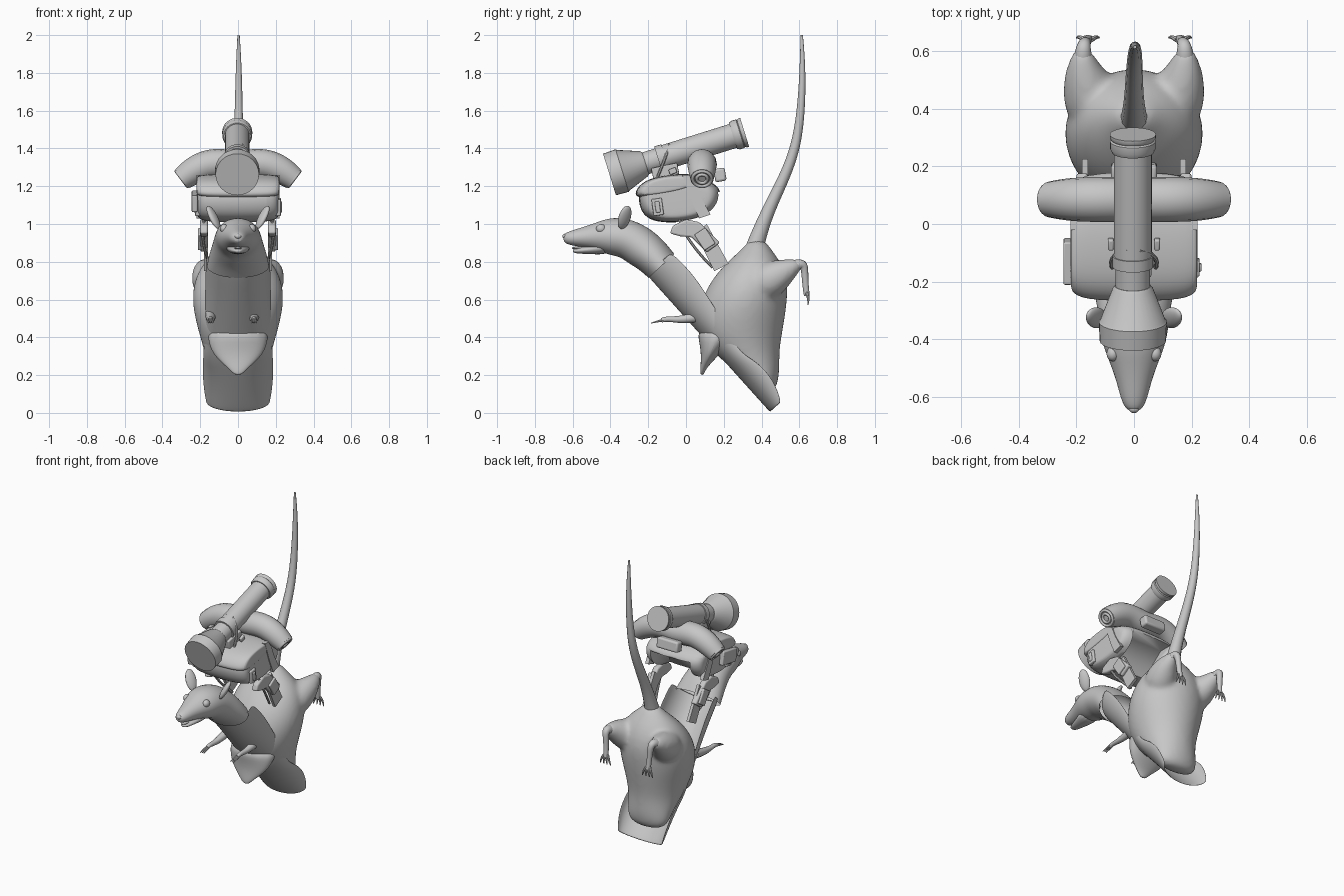
import bpy, bmesh, math
from mathutils import Vector

cube = bpy.data.objects.get("Cube")
if cube:
    bpy.data.objects.remove(cube)

GREY = bpy.data.materials.new("plain grey")
GREY.use_nodes = True
GREY.diffuse_color = (0.57, 0.57, 0.57, 1)
GREY.node_tree.nodes["Principled BSDF"].inputs["Base Color"].default_value = (0.57, 0.57, 0.57, 1)


def add(name, mesh, subsurf=0, thick=0, bevel=0):
    ob = bpy.data.objects.new(name, mesh)
    bpy.context.collection.objects.link(ob)
    mesh.materials.clear()
    mesh.materials.append(GREY)
    if thick:
        ob.modifiers.new("thickness", "SOLIDIFY").thickness = thick
    if bevel:
        mod = ob.modifiers.new("bevel", "BEVEL")
        mod.width, mod.segments = bevel, 3
    if subsurf:
        mod = ob.modifiers.new("smooth", "SUBSURF")
        mod.levels = mod.render_levels = subsurf
    bpy.ops.object.select_all(action="DESELECT")
    ob.select_set(True)
    bpy.context.view_layer.objects.active = ob
    bpy.ops.object.shade_smooth_by_angle(angle=math.radians(40))
    return ob


def from_bmesh(name, bm, **kw):
    bmesh.ops.recalc_face_normals(bm, faces=bm.faces)
    mesh = bpy.data.meshes.new(name)
    bm.to_mesh(mesh)
    bm.free()
    return add(name, mesh, **kw)


def skin_loops(name, loops, wrap, caps, **kw):
    """Bridge rows of points with quads and close the ends."""
    bm = bmesh.new()
    rows = [[bm.verts.new(p) for p in loop] for loop in loops]
    for lo, hi in zip(rows, rows[1:]):
        for i in range(len(lo) if wrap else len(lo) - 1):
            j = (i + 1) % len(lo)
            bm.faces.new((lo[i], lo[j], hi[j], hi[i]))
    for cap, row in zip(caps, (rows[0], rows[-1])):
        if cap:
            bm.faces.new(row)
    return from_bmesh(name, bm, **kw)


def loft(name, rings, sides=16, x=0, trough=False, caps=(True, True), **kw):
    """Rings are y, z, half width, half depth, tilt; a trough keeps the lower half."""
    loops = []
    for y, z, hw, hd, tilt in rings:
        t, loop = math.radians(tilt), []
        for i in range(sides + 1 if trough else sides):
            a = math.pi * (1 + i / sides) if trough else math.tau * i / sides
            v = hd * math.sin(a)
            loop.append((x + hw * math.cos(a), y + v * math.sin(t), z + v * math.cos(t)))
        loops.append(loop)
    return skin_loops(name, loops, not trough, caps, **kw)


def padded(name, profile, half):
    """Side profile pulled across x with plump, rounded ends."""
    cy, cz = (sum(c) / len(profile) for c in zip(*profile))
    loops = [[(x * half, cy + (y - cy) * k, cz + (z - cz) * k) for y, z in profile]
             for x, k in ((-1, .7), (-.98, .82), (-.8, 1), (0, 1.03), (.8, 1), (.98, .82), (1, .7))]
    return skin_loops(name, loops, True, (True, True), subsurf=2)


def tube(name, pts, res=4):
    """Smooth round tube through x, y, z, radius control points."""
    cu = bpy.data.curves.new(name, "CURVE")
    cu.dimensions, cu.bevel_depth, cu.bevel_resolution = "3D", 1, res
    cu.use_fill_caps = True
    sp = cu.splines.new("NURBS")
    sp.points.add(len(pts) - 1)
    for p, (x, y, z, r) in zip(sp.points, pts):
        p.co, p.radius = (x, y, z, 1), r
    sp.use_endpoint_u, sp.order_u, sp.resolution_u = True, min(4, len(pts)), 6
    tmp = bpy.data.objects.new("tmp", cu)
    bpy.context.collection.objects.link(tmp)
    bpy.context.view_layer.update()
    mesh = bpy.data.meshes.new_from_object(tmp.evaluated_get(bpy.context.evaluated_depsgraph_get()))
    bpy.data.objects.remove(tmp)
    return add(name, mesh)


def prism(name, profile, x0, x1, bevel=0.0):
    loops = [[(x, y, z) for y, z in profile] for x in (x0, x1)]
    return skin_loops(name, loops, True, (True, True), bevel=bevel)


def box(name, loc, size, pitch=0, bevel=0.006):
    bm = bmesh.new()
    bmesh.ops.create_cube(bm, size=1)
    bmesh.ops.scale(bm, vec=size, verts=bm.verts)
    ob = from_bmesh(name, bm, bevel=bevel)
    ob.location, ob.rotation_euler = loc, (math.radians(pitch), 0, 0)


def ball(name, loc, size, rot=(0, 0, 0)):
    bm = bmesh.new()
    bmesh.ops.create_uvsphere(bm, u_segments=20, v_segments=12, radius=1)
    bmesh.ops.scale(bm, vec=size, verts=bm.verts)
    ob = from_bmesh(name, bm)
    ob.location, ob.rotation_euler = loc, rot


# Head and neck
loft("head_and_neck", [(-.65, .925, .02, .02, 0), (-.62, .925, .043, .037, 0), (-.55, .93, .06, .053, 0),
     (-.48, .935, .085, .072, 0), (-.41, .935, .115, .1, 0), (-.33, .93, .125, .107, 10),
     (-.255, .89, .135, .112, 30), (-.185, .838, .155, .103, 42), (-.13, .778, .168, .095, 47)],
     caps=(True, False), subsurf=2)
loft("lower_jaw", [(-.6, .858, .015, .008, 0), (-.58, .857, .03, .014, 0), (-.5, .865, .05, .025, 0),
     (-.4, .885, .08, .05, 0)], subsurf=2)
ball("tongue", (0, -.57, .873), (.02, .035, .008))
ball("nose", (0, -.64, .935), (.018, .015, .014))

# Open chest skin, a trough running down and back from the neck
down, deep = Vector((.67, -.745)), Vector((.745, .67))
rings = []
for run, depth, width in [(-.02, .18, .168), (.1, .185, .172), (.2, .18, .174), (.35, .155, .177), (.5, .125, .18),
                          (.62, .09, .183), (.72, .13, .188), (.85, .13, .188), (.965, .08, .17)]:
    c = Vector((-.2, .72)) + down * run + deep * depth
    rings.append((c.x, c.y, width, depth, 48))
loft("chest_skin", rings, trough=True, caps=(False, False), subsurf=2, thick=.006)

# Rump, belly flap and tail
rump = loft("rump", [(.42, .1, .14, .05, 90), (.4, .2, .155, .1, 90), (.31, .32, .18, .185, 90),
            (.285, .45, .22, .235, 90), (.305, .58, .25, .235, 90), (.335, .7, .24, .21, 90),
            (.36, .8, .185, .145, 90), (.375, .87, .1, .075, 90), (.375, .92, .045, .04, 90)], subsurf=2)
loft("belly_flap", [(.2, .46, .17, .15, 90), (.15, .37, .16, .08, 90), (.125, .3, .13, .045, 90),
     (.09, .235, .05, .015, 90), (.085, .2, .02, .01, 90)], subsurf=2)
tube("tail", [(0, .36, .86, .05), (0, .4, 1, .036), (0, .5, 1.2, .03), (.003, .585, 1.4, .026),
     (.004, .615, 1.65, .02), (.004, .618, 1.85, .015), (.003, .613, 2, .006)])

thighs = []
for side, s in (("left", 1), ("right", -1)):
    ball(side + "_eye", (s * .073, -.45, .975), (.022, .026, .024))
    ball(side + "_ear", (s * .13, -.325, 1.035), (.018, .036, .07), (0, s * .5, s * .5))
    # Hind legs
    thighs.append(tube(side + "_thigh", [(s * .08, .3, .64, .06), (s * .13, .4, .68, .12), (s * .165, .48, .725, .095),
                  (s * .178, .55, .765, .06), (s * .178, .6, .79, .03)]))
    tube(side + "_shin", [(s * .177, .56, .77, .035), (s * .177, .6, .79, .028), (s * .172, .635, .795, .02),
         (s * .165, .628, .7, .017), (s * .16, .64, .62, .016)])
    for i in range(4):
        d = (i - 1.5) * .02
        tube(f"{side}_hind_toe_{i + 1}", [(s * .16 + d * .4, .638, .635, .009), (s * .16 + d, .652, .61, .008),
             (s * .16 + d * 1.3, .645, .572, .003)], 2)
    # Forelegs
    x = -.03 + s * .115
    tube(side + "_foreleg", [(x, .12, .52, .03), (x, .03, .5, .026), (x, -.06, .49, .015), (x, -.1, .5, .014),
         (x, -.13, .49, .012)])
    for i in range(3):
        d = (i - 1) * .012
        tube(f"{side}_fore_toe_{i + 1}", [(x + d * .5, -.12, .49, .007), (x + d, -.15, .486, .006),
             (x + d, -.185, .475, .002)], 2)

# Fuse the thighs into the rump as one skin
bpy.ops.object.select_all(action="DESELECT")
for part in thighs + [rump]:
    part.select_set(True)
bpy.context.view_layer.objects.active = rump
bpy.ops.object.join()
rump.modifiers.clear()
for mode, setting, value in (("SUBSURF", "levels", 2), ("REMESH", "voxel_size", .013), ("SMOOTH", "iterations", 12)):
    setattr(rump.modifiers.new(mode.lower(), mode), setting, value)
rump.modifiers["remesh"].use_smooth_shade = True

# Backpack with a hollow back panel
pack = padded("pack_body", [(-.25, 1.15), (-.24, 1.08), (-.2, 1.025), (-.1, 1.005), (.06, 1.02), (.155, 1.075),
              (.185, 1.15), (.165, 1.21), (.05, 1.25), (-.12, 1.24), (-.22, 1.21)], .215)
hollow = prism("pack_hollow_cutter", [(-.05, .98), (-.02, 1.09), (.08, 1.17), (.2, 1.17), (.2, .98)], -.15, .15)
hollow.hide_render = True
hollow.hide_viewport = True
cut = pack.modifiers.new("hollow", "BOOLEAN")
cut.object, cut.solver = hollow, "EXACT"
padded("pack_lid", [(-.268, 1.135), (-.15, 1.15), (.02, 1.18), (.11, 1.23), (.04, 1.27), (-.12, 1.258),
       (-.22, 1.23), (-.265, 1.18)], .22)
for side, s in (("left", 1), ("right", -1)):
    prism(side + "_pack_band", [(-.02, 1.26), (.03, 1.26), (.08, 1.14), (.13, 1.05), (.07, 1.03), (.03, 1.12)],
          s * .195, s * .22)
    box(side + "_pocket", (s * .207, -.15, 1.09), (.04, .055, .09), 8)
    box(side + "_pocket_clasp", (s * .228, -.15, 1.09), (.012, .025, .06), 8)
    # Shoulder straps with pads and buckles
    prism(side + "_shoulder_pad", [(-.085, .95), (-.07, .99), (0, 1.025), (.07, 1.01), (.18, .9), (.11, .85),
          (.03, .93), (-.03, .935)], s * .18 - .02, s * .18 + .02, .01)
    prism(side + "_shoulder_strap", [(.05, .95), (.11, 1), (.225, .79), (.15, .75)], s * .17 - .01, s * .17 + .01)
    box(side + "_buckle", (s * .2, .1, .92), (.025, .07, .1), 33)
    tube(side + "_loop", [(s * .17, -.04, 1.05, .008), (s * .2, -.03, .97, .008), (s * .19, .04, .87, .008),
         (s * .14, .14, .77, .008)], 2)
box("right_hanging_tool", (-.23, -.13, 1.12), (.03, .15, .09), 10)
box("back_pouch", (0, .18, 1.26), (.16, .06, .07), 10, .012)

# Bedroll with coiled ends
tube("bedroll", [(-.295, .085, 1.24, .062), (-.23, .085, 1.29, .076), (-.13, .085, 1.335, .078), (0, .085, 1.3, .078),
     (.13, .085, 1.335, .078), (.23, .085, 1.29, .076), (.295, .085, 1.24, .062)], 6)
for side, s in (("left", 1), ("right", -1)):
    for k, r in enumerate((.05, .028)):
        bpy.ops.mesh.primitive_torus_add(major_radius=r, minor_radius=.009, major_segments=24, minor_segments=8,
                                         location=(s * .297, .085, 1.239), rotation=(0, s * math.radians(127), 0))
        ring = bpy.context.object
        ring.name = f"{side}_roll_coil_{k + 1}"
        ring.data.materials.append(GREY)
        bpy.ops.object.shade_smooth()

# Telescope, turned along its tilted axis
AXIS, START, TILT = Vector((.954, .298)), Vector((-.405, 1.262)), -17.3
for name, profile in (
        ("hood", [(0, .115), (.07, .118), (.075, .113), (.19, .07), (.2, .062)]),
        ("tube", [(.19, .06), (.3, .06), (.305, .066), (.74, .066)]),
        ("band", [(.27, .071), (.31, .071)]),
        ("rim", [(.685, .072), (.7, .079), (.725, .079), (.73, .074), (.738, .08), (.75, .08)])):
    pts = [START + AXIS * s for s, r in profile]
    loft("telescope_" + name, [(p.x, p.y, r, r, TILT) for p, (s, r) in zip(pts, profile)], 32, -.004)
box("telescope_mount", (0, -.11, 1.28), (.12, .14, .06), 12)
for side, s in (("left", 1), ("right", -1)):
    tube(side + "_mount_cord", [(s * .075, -.15, 1.25, .008), (s * .085, -.13, 1.3, .008),
         (s * .075, -.1, 1.37, .008), (s * .02, -.09, 1.42, .008)], 2)
    box(side + "_mount_clip", (s * .08, -.07, 1.28), (.02, .04, .03), 20)
